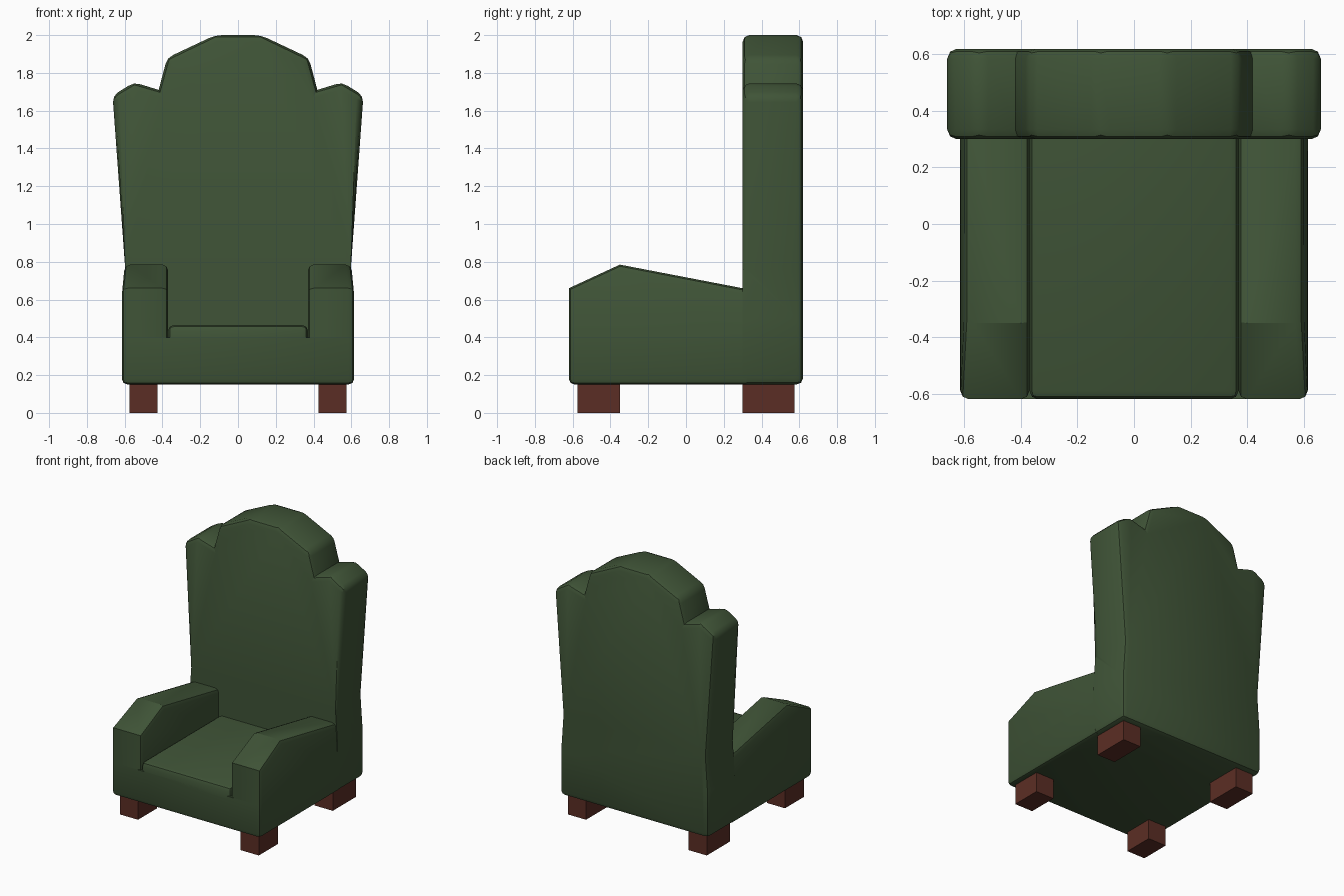
import bpy, bmesh, math
from mathutils import Vector

if "Cube" in bpy.data.objects:
    bpy.data.objects.remove(bpy.data.objects["Cube"], do_unlink=True)


def material(name, rgb):
    mat = bpy.data.materials.new(name)
    mat.use_nodes = True
    mat.diffuse_color = (*rgb, 1)
    mat.node_tree.nodes["Principled BSDF"].inputs["Base Color"].default_value = (*rgb, 1)
    return mat


green = material("green upholstery", (0.050, 0.088, 0.038))
brown = material("brown wood", (0.105, 0.027, 0.018))


def finish(name, bm, mat):
    bmesh.ops.recalc_face_normals(bm, faces=bm.faces)
    mesh = bpy.data.meshes.new(name)
    bm.to_mesh(mesh)
    bm.free()
    mesh.materials.append(mat)
    ob = bpy.data.objects.new(name, mesh)
    bpy.context.collection.objects.link(ob)
    bpy.ops.object.select_all(action='DESELECT')
    ob.select_set(True)
    bpy.context.view_layer.objects.active = ob
    bpy.ops.object.shade_smooth_by_angle(angle=math.radians(32))
    return ob


def prism(points, depth):
    """Close a 3D outline and sweep it along the depth vector."""
    bm = bmesh.new()
    face = bm.faces.new([bm.verts.new(p) for p in points])
    swept = bmesh.ops.extrude_face_region(bm, geom=[face], use_keep_orig=True)["geom"]
    bmesh.ops.translate(bm, vec=depth, verts=[g for g in swept if isinstance(g, bmesh.types.BMVert)])
    bmesh.ops.recalc_face_normals(bm, faces=bm.faces)
    return bm


def box(x0, x1, y0, y1, z0, z1):
    return prism([(x0, y0, z0), (x1, y0, z0), (x1, y1, z0), (x0, y1, z0)], Vector((0, 0, z1 - z0)))


def soften(bm, width, rule):
    """Round the edges whose midpoint and direction satisfy the rule."""
    edges = []
    for e in bm.edges:
        a, b = (v.co for v in e.verts)
        if rule((a + b) / 2, (b - a).normalized()):
            edges.append(e)
    bmesh.ops.bevel(bm, geom=edges, offset=width, offset_type='OFFSET',
                    segments=2, profile=0.5, affect='EDGES', clamp_overlap=True)


# Winged backrest
half = [(0.615, 0.15), (0.615, 0.50), (0.597, 0.76), (0.664, 1.68),
        (0.55, 1.75), (0.42, 1.71), (0.375, 1.88), (0.12, 2.0)]
outline = half + [(-x, z) for x, z in reversed(half)]
bm = prism([(x, 0.30, z) for x, z in outline], Vector((0, 0.32, 0)))


def back_rule(mid, d):
    if abs(d.y) > 0.9:
        return mid.z > 1.6 and abs(abs(mid.x) - 0.42) > 0.01 or mid.z < 0.2
    return mid.y > 0.5 or mid.z > 0.7


soften(bm, 0.035, back_rule)
finish("backrest", bm, green)

# Base, rounded underneath and at the front corners
bm = box(-0.615, 0.615, -0.62, 0.32, 0.15, 0.40)
soften(bm, 0.03, lambda m, d: m.y < 0.3 and m.z < 0.39)
finish("seat_base", bm, green)

# Seat cushion between the arms
bm = box(-0.37, 0.37, -0.62, 0.32, 0.38, 0.465)
soften(bm, 0.03, lambda m, d: m.y < 0.3 and m.z > 0.39)
finish("seat_cushion", bm, green)

# Arms with a peaked top, and block legs
arm_profile = [(-0.62, 0.40), (-0.62, 0.66), (-0.35, 0.785), (0.30, 0.66), (0.30, 0.40)]
for side, label in ((1, "left"), (-1, "right")):
    bm = prism([(side * 0.37, y, z) for y, z in arm_profile], Vector((side * 0.245, 0, 0)))
    for v in bm.verts:
        if abs(v.co.x) > 0.6 and v.co.z > 0.65 and v.co.y > -0.5:
            v.co.x = side * 0.60
    soften(bm, 0.03, lambda m, d: abs(d.x) < 0.9 and m.y < 0.28 and m.z > 0.41)
    finish(label + "_arm", bm, green)

    for place, y0, y1 in (("front", -0.575, -0.35), ("back", 0.30, 0.575)):
        x0, x1 = sorted((side * 0.425, side * 0.575))
        finish(f"{place}_{label}_leg", box(x0, x1, y0, y1, 0, 0.16), brown)
